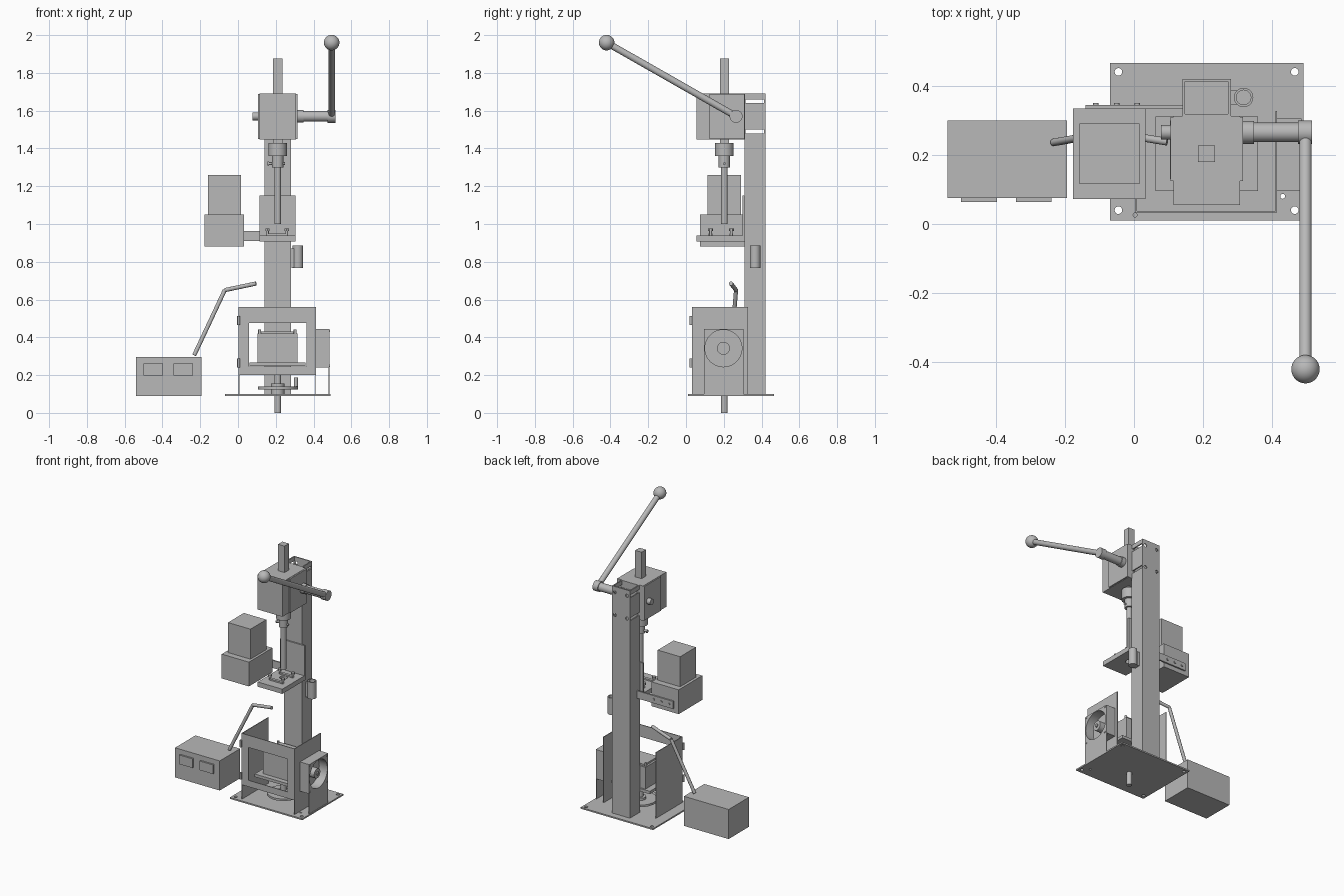
import bpy
import bmesh
from math import radians
from mathutils import Vector

cube = bpy.data.objects.get("Cube")
if cube:
    bpy.data.objects.remove(cube)

GREY = (0.48, 0.48, 0.48, 1)
grey = bpy.data.materials.new("machine grey")
grey.use_nodes = True
grey.diffuse_color = GREY
grey.node_tree.nodes["Principled BSDF"].inputs["Base Color"].default_value = GREY


def add(name, bm):
    mesh = bpy.data.meshes.new(name)
    bm.to_mesh(mesh)
    bm.free()
    mesh.materials.append(grey)
    ob = bpy.data.objects.new(name, mesh)
    bpy.context.scene.collection.objects.link(ob)
    return ob


def box(name, xs, ys, zs):
    """Box given by its limits along each axis."""
    bm = bmesh.new()
    bmesh.ops.create_cube(bm, size=1)
    lims = (xs, ys, zs)
    for v in bm.verts:
        v.co = [(a + b) / 2 + c * (b - a) for (a, b), c in zip(lims, v.co)]
    return add(name, bm)


def rod(name, p, q, r, sides=32):
    """Cylinder between two points."""
    p, q = Vector(p), Vector(q)
    bm = bmesh.new()
    bmesh.ops.create_cone(bm, cap_ends=True, segments=sides, radius1=r,
                          radius2=r, depth=(q - p).length)
    turn = (q - p).to_track_quat('Z', 'Y')
    for v in bm.verts:
        v.co = (p + q) / 2 + turn @ v.co
    return add(name, bm)


def post(name, x, y, z0, z1, r, sides=32):
    return rod(name, (x, y, z0), (x, y, z1), r, sides)


def cut(ob, *cutters):
    """Subtract cutters from a part and remove them."""
    for c in cutters:
        c.hide_render = True
        m = ob.modifiers.new("cut", 'BOOLEAN')
        m.operation, m.solver, m.object = 'DIFFERENCE', 'EXACT', c
    graph = bpy.context.evaluated_depsgraph_get()
    mesh = bpy.data.meshes.new_from_object(ob.evaluated_get(graph))
    ob.modifiers.clear()
    ob.data = mesh
    for c in cutters:
        bpy.data.objects.remove(c)
    return ob


# Base plate with corner holes
base = box("base_plate", (-.07, .49), (.01, .465), (.09, .1))
cut(base, *[post("hole", x, y, 0, .2, .011) for x in (-.045, .465) for y in (.04, .44)],
    post("hole", .43, .08, 0, .2, .007))

# Hollow column with cross slots and bolt holes
column = box("column", (.14, .28), (.31, .42), (.1, 1.69))
cut(column, box("bore", (.148, .272), (.318, .412), (.11, 1.8)))
for z in (1.65, 1.49):
    cut(column, box("slot", (.1, .32), (.316, .412), (z - .01, z + .01)),
        *[rod("hole", (x, .405, z), (x, .44, z), .011) for x in (.163, .257)])

# Press head, square ram and tool spindle
X, Y = .21, .203
box("press_head", (.114, .306), (.055, .312), (1.447, 1.69))
box("press_head_rear", (.106, .316), (.125, .31), (1.449, 1.688))
box("ram", (X - .025, X + .025), (Y - .024, Y + .024), (1.42, 1.875))
post("spindle_collar", X, Y, 1.36, 1.43, .049)
post("spindle_chuck", X, Y, 1.30, 1.37, .03)
post("spindle_rod", X, Y, 1.0, 1.31, .018)
rod("chuck_screw", (X - .055, Y, 1.32), (X, Y, 1.32), .007, 16)
rod("chuck_screw_head", (X - .055, Y, 1.32), (X - .045, Y, 1.32), .011, 16)
rod("chuck_side_screw", (X, Y, 1.32), (X + .04, Y, 1.32), .007, 16)

# Pinion shaft and hand lever
PY, PZ = .265, 1.57
for name, x0, x1, r in (("shaft_end", .078, .12, .021), ("shaft_collar", .3, .347, .033),
                        ("shaft_sleeve", .34, .48, .028), ("lever_hub", .475, .515, .034)):
    rod(name, (x0, PY, PZ), (x1, PY, PZ), r)
TIP = (.496, -.42, 1.96)
rod("lever", (.496, PY, PZ), TIP, .018)
bm = bmesh.new()
bmesh.ops.create_uvsphere(bm, u_segments=32, v_segments=20, radius=.041)
bmesh.ops.translate(bm, verts=bm.verts, vec=TIP)
add("lever_knob", bm)

# Work table with back plate and clamp bolts
table = box("work_table", (.114, .304), (.055, .312), (.907, .94))
cut(table, post("hole", X, Y, .8, 1, .025))
box("table_back_plate", (.114, .304), (.3, .311), (.93, 1.15))
for x in (.156, .258):
    for y in (.13, .24):
        post("clamp_bolt", x, y, .935, .975, .007, 16)
        post("clamp_bolt_head", x, y, .963, .977, .013, 6)
        box("clamp_bar", (min(x, X), max(x, X)), (y - .01, y + .01), (.94, .95))

# Drive unit on a bracket
box("drive_housing", (-.177, .033), (.073, .334), (.88, 1.05))
box("drive_motor", (-.158, .016), (.115, .29), (1.05, 1.26))
box("drive_bracket", (-.14, .142), (.334, .344), (.91, .963))
for x in (-.11, -.05, .01):
    rod("bracket_screw", (x, .34, .937), (x, .35, .937), .008, 16)

# Tube holder on the side of the column
holder = post("tube_holder", .317, .366, .767, .885, .028)
cut(holder, post("bore", .317, .366, .79, .95, .021))
box("holder_clip", (.278, .297), (.345, .387), (.77, .87))

# Open enclosure with a front window
front = box("enclosure_front", (.005, .412), (.033, .038), (.2, .56))
cut(front, box("window", (.057, .362), (0, .1), (.245, .475)))
box("enclosure_left_panel", (.003, .008), (.033, .327), (.1, .56))
right = box("enclosure_right_panel", (.409, .414), (.033, .327), (.1, .56))
FY, FZ = .198, .342
cut(right, rod("hole", (.3, FY, FZ), (.6, FY, FZ), .095, 48))
for z in (.265, .49):
    post("hinge_pin", .003, .026, z - .024, z + .024, .007, 16)

# Fan casing, cover plate, hub and blades
casing = box("fan_casing", (.413, .48), (.095, .305), (.24, .445))
cover = box("fan_cover_plate", (.479, .485), (.095, .305), (.1, .445))
for part in (casing, cover):
    cut(part, rod("hole", (.3, FY, FZ), (.6, FY, FZ), .098, 48))
rod("fan_hub", (.415, FY, FZ), (.475, FY, FZ), .034)
rod("fan_axle", (.41, FY, FZ), (.482, FY, FZ), .012)
rod("fan_back_disc", (.413, FY, FZ), (.422, FY, FZ), .099, 48)
for sy in (-1, 1):
    for sz in (-1, 1):
        y, z = FY + sy * .093, FZ + sz * .092
        rod("fan_screw", (.48, y, z), (.488, y, z), .006, 16)

# Heated block on its shelf
box("shelf", (.062, .358), (.095, .311), (.247, .267))
box("heated_block", (.104, .314), (.13, .3), (.26, .42))
box("block_lid", (.118, .3), (.14, .29), (.42, .432))
for x in (.115, .303):
    for y in (.14, .28):
        post("block_screw", x, y, .41, .442, .008, 16)

# Turntable and its shaft through the base
post("turntable", X, Y, .125, .139, .105, 48)
post("turntable_hub", X, Y, .139, .155, .036)
post("turntable_bearing", X, Y, .1, .125, .036)
post("turntable_shaft", X, Y, 0, .2, .018)
post("turntable_pin", .307, Y, .125, .187, .01, 16)

# Control box with two displays and a bent sensor arm
box("control_box", (-.54, -.194), (.075, .3), (.09, .297))
for x in (-.448, -.29):
    box("display", (x - .052, x + .052), (.063, .076), (.198, .262))
path = [(-.232, .236, .305), (-.07, .265, .65), (.096, .238, .685)]
for p, q in zip(path, path[1:]):
    rod("sensor_arm", p, q, .011, 20)

# Smooth round surfaces, keep edges sharp
for ob in bpy.context.scene.objects:
    if ob.type == 'MESH':
        bpy.ops.object.select_all(action='DESELECT')
        ob.select_set(True)
        bpy.context.view_layer.objects.active = ob
        bpy.ops.object.shade_smooth_by_angle(angle=radians(30))
